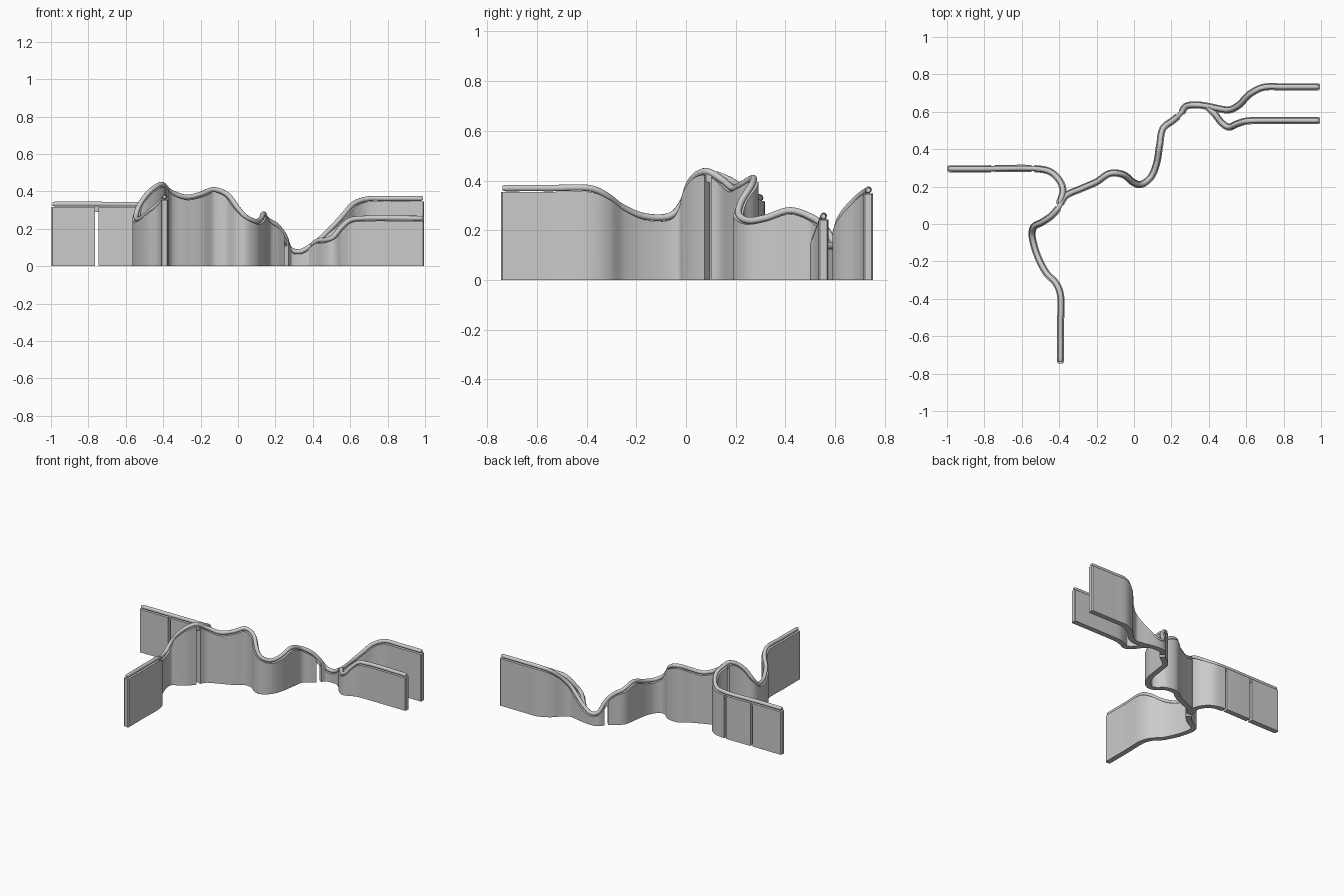
import bpy, bmesh
from mathutils import Vector

cube = bpy.data.objects.get("Cube")
if cube:
    bpy.data.objects.remove(cube, do_unlink=True)

grey = bpy.data.materials.new("plain_grey")
grey.use_nodes = True
grey.diffuse_color = (0.6, 0.6, 0.6, 1)
grey.node_tree.nodes["Principled BSDF"].inputs["Base Color"].default_value = (0.6, 0.6, 0.6, 1)

STEP = 0.006      # spacing of the samples along a path
HALF = 0.019      # half the wall thickness
RAIL_R = 0.0135
DROP = 0.015      # wall top below the rail centre


def spline(points):
    """Smooth path through the points, sampled at even plan spacing."""
    p = [Vector(q) for q in points]
    p = [2 * p[0] - p[1]] + p + [2 * p[-1] - p[-2]]
    dense = []
    for a, b, c, d in zip(p, p[1:], p[2:], p[3:]):
        # centripetal interpolation avoids overshoot beside long straight runs
        t1 = (b - a).length ** 0.5
        t2 = t1 + (c - b).length ** 0.5
        t3 = t2 + (d - c).length ** 0.5
        n = max(4, int((c - b).length / STEP))
        for i in range(n):
            t = t1 + (t2 - t1) * i / n
            a1 = a.lerp(b, t / t1)
            a2 = b.lerp(c, (t - t1) / (t2 - t1))
            a3 = c.lerp(d, (t - t2) / (t3 - t2))
            b1 = a1.lerp(a2, t / t2)
            b2 = a2.lerp(a3, (t - t1) / (t3 - t1))
            dense.append(b1.lerp(b2, (t - t1) / (t2 - t1)))
    return dense + [p[-2]]


def finish(obj, angle):
    obj.data.materials.clear()
    obj.data.materials.append(grey)
    bpy.ops.object.select_all(action='DESELECT')
    obj.select_set(True)
    bpy.context.view_layer.objects.active = obj
    bpy.ops.object.shade_smooth_by_angle(angle=angle)


def sweep(bm, rows):
    """Closed box-section strip from rows of (centre, side, half, bottom, top)."""
    rings = []
    for c, s, h, lo, hi in rows:
        ring = []
        for k, z in ((-h, lo), (h, lo), (h, hi), (-h, hi)):
            q = c + s * k
            ring.append(bm.verts.new((q.x, q.y, z)))
        rings.append(ring)
    for r, t in zip(rings, rings[1:]):
        for i in range(4):
            j = (i + 1) % 4
            bm.faces.new((r[i], r[j], t[j], t[i]))
    bm.faces.new(rings[0][::-1])
    bm.faces.new(rings[-1])


def wall(name, path, slits, rounded):
    """Wall under the path; slits are (x, y, half_width)."""
    count = len(path)
    side = []
    for i in range(count):
        d = path[min(i + 2, count - 1)] - path[max(i - 2, 0)]
        side.append(Vector((-d.y, d.x, 0)).normalized())

    def open_at(i):
        m = (path[i] + path[i + 1]) / 2
        return any((m.xy - Vector((x, y))).length < w for x, y, w in slits)

    bm = bmesh.new()
    start = 0
    while start < count - 1:
        stop, gap = start, open_at(start)
        while stop < count - 1 and open_at(stop) == gap:
            stop += 1
        rows = []
        for i in range(start, stop + 1):
            top = path[i].z - DROP
            if gap:
                rows.append((path[i], side[i], HALF * 0.5, top - 0.026, top + 0.008))
            else:
                end = (i == 0 and rounded[0]) or (i == count - 1 and rounded[1])
                rows.append((path[i], side[i], HALF * (0.7 if end else 1), 0, top))
        sweep(bm, rows)
        start = stop
    bmesh.ops.recalc_face_normals(bm, faces=bm.faces)
    mesh = bpy.data.meshes.new(name)
    bm.to_mesh(mesh)
    bm.free()
    obj = bpy.data.objects.new(name, mesh)
    bpy.context.collection.objects.link(obj)
    finish(obj, 0.5)


def rail(name, path):
    curve = bpy.data.curves.new(name, 'CURVE')
    curve.dimensions = '3D'
    curve.bevel_depth = RAIL_R
    curve.bevel_resolution = 3
    curve.use_fill_caps = True
    pts = path[1:-1:2]
    line = curve.splines.new('POLY')
    line.points.add(len(pts) - 1)
    for v, q in zip(line.points, pts):
        v.co = (q.x, q.y, q.z, 1)
        v.radius = 1
    line.points[0].radius = line.points[-1].radius = 0.7
    obj = bpy.data.objects.new(name, curve)
    bpy.context.collection.objects.link(obj)
    bpy.ops.object.select_all(action='DESELECT')
    obj.select_set(True)
    bpy.context.view_layer.objects.active = obj
    bpy.ops.object.convert(target='MESH')
    finish(bpy.context.object, 0.8)


# Main winding run, front end to back left end
main = [(-.393, -.745, .37), (-.393, -.55, .37), (-.393, -.38, .368), (-.415, -.32, .34),
        (-.47, -.26, .295), (-.52, -.16, .255), (-.545, -.06, .26), (-.535, -.015, .31),
        (-.49, .01, .38), (-.44, .045, .425), (-.405, .085, .437), (-.365, .15, .40),
        (-.28, .19, .37), (-.2, .225, .385), (-.13, .27, .41), (-.06, .265, .385),
        (.0, .22, .31), (.04, .212, .265), (.09, .25, .24), (.12, .32, .25),
        (.137, .42, .28), (.155, .51, .25), (.21, .555, .215), (.25, .59, .16),
        (.28, .63, .09), (.33, .637, .078), (.4, .628, .115), (.46, .615, .165),
        (.51, .61, .215), (.56, .635, .27), (.62, .695, .335), (.69, .73, .36),
        (.8, .733, .362), (.995, .733, .362)]

# Side run joining the back left end
left_branch = [(.39, .628, .11), (.43, .59, .137), (.47, .54, .14), (.505, .518, .153),
               (.55, .535, .205), (.6, .55, .247), (.67, .553, .256), (.995, .553, .256)]

# Straight run on the right joining near the crest
right_branch = [(-.998, .295, .332), (-.8, .295, .332), (-.52, .295, .332),
                (-.45, .28, .338), (-.4, .235, .365), (-.38, .18, .4), (-.4, .105, .432)]

runs = [("main", main, [(-.398, .095, .012), (.246, .585, .014)], (True, True)),
        ("left_branch", left_branch, [], (False, True)),
        ("right_branch", right_branch, [(-.755, .295, .009), (-.54, .295, .009)], (True, False))]
for name, points, slits, rounded in runs:
    path = spline(points)
    wall(name + "_wall", path, slits, rounded)
    rail(name + "_rail", path)
